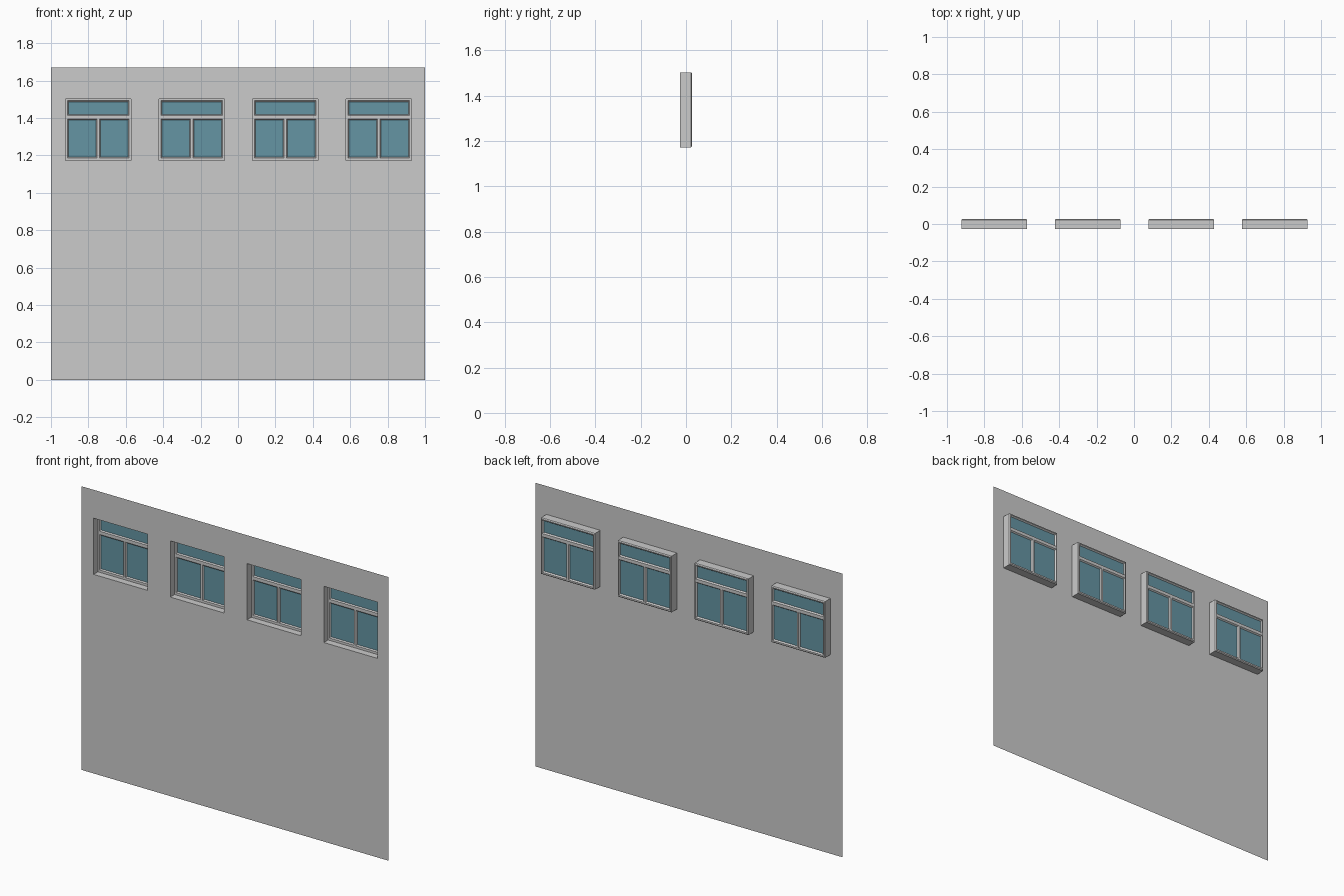
import bpy, bmesh

if "Cube" in bpy.data.objects:
    bpy.data.objects.remove(bpy.data.objects["Cube"])

FRONT, BACK = -0.027, 0.027          # wall sheet plane, rear of the window boxes
FRAME_Y, GLASS_Y = 0.013, 0.019      # front of the frame, glass plane
CHAMFER = 0.005


def grow(r, d):
    x0, x1, z0, z1 = r
    return (x0 - d, x1 + d, z0 - d, z1 + d)


def corners(r, y):
    x0, x1, z0, z1 = r
    return [(x0, y, z0), (x1, y, z0), (x1, y, z1), (x0, y, z1)]


def quad(bm, pts):
    bm.faces.new([bm.verts.new(p) for p in pts])


def sheet(bm, rect, holes, y):
    """Flat panel in the xz plane with rectangular holes."""
    rects = [rect] + holes
    xs = sorted({round(v, 5) for r in rects for v in r[:2]})
    zs = sorted({round(v, 5) for r in rects for v in r[2:]})
    for xa, xb in zip(xs, xs[1:]):
        for za, zb in zip(zs, zs[1:]):
            cx, cz = (xa + xb) / 2, (za + zb) / 2
            if not any(h[0] < cx < h[1] and h[2] < cz < h[3] for h in holes):
                quad(bm, corners((xa, xb, za, zb), y))


def band(bm, r1, y1, r2, y2):
    """Four faces joining two rectangles at different depths."""
    a, b = corners(r1, y1), corners(r2, y2)
    for i in range(4):
        j = (i + 1) % 4
        quad(bm, [a[i], a[j], b[j], b[i]])


def finish(bm, name, mat=None, recalc=False):
    bmesh.ops.remove_doubles(bm, verts=bm.verts, dist=1e-5)
    if recalc:
        bmesh.ops.recalc_face_normals(bm, faces=bm.faces)
    else:
        bmesh.ops.dissolve_limit(bm, angle_limit=0.01, verts=bm.verts, edges=bm.edges)
    me = bpy.data.meshes.new(name)
    bm.to_mesh(me)
    bm.free()
    if mat:
        me.materials.append(mat)
    ob = bpy.data.objects.new(name, me)
    bpy.context.collection.objects.link(ob)
    return ob


glass_mat = bpy.data.materials.new("window_glass")
glass_mat.diffuse_color = (0.13, 0.30, 0.37, 1)
glass_mat.use_nodes = True
glass_mat.node_tree.nodes["Principled BSDF"].inputs["Base Color"].default_value = glass_mat.diffuse_color

centres = [-0.747, -0.247, 0.253, 0.753]
openings = [(c - 0.175, c + 0.175, 1.172, 1.503) for c in centres]

# Wall sheet with four window openings
bm = bmesh.new()
sheet(bm, (-1, 1, 0, 1.67), openings, FRONT)
finish(bm, "wall")

for n, (c, o) in enumerate(zip(centres, openings), 1):
    # Top light and two lower casements
    panes = [(c - 0.159, c + 0.159, 1.420, 1.487),
             (c - 0.159, c - 0.012, 1.192, 1.389),
             (c + 0.012, c + 0.159, 1.192, 1.389)]
    lips = [grow(p, 0.006) for p in panes]

    # Reveal box running back from the wall, chamfered at the rear
    bm = bmesh.new()
    rear = grow(o, -CHAMFER)
    band(bm, o, FRONT, o, BACK - CHAMFER)
    band(bm, o, BACK - CHAMFER, rear, BACK)

    # Frame faces front and back, with sloped beads down to the glass
    sheet(bm, o, lips, FRAME_Y)
    sheet(bm, rear, lips, BACK)
    for p, l in zip(panes, lips):
        band(bm, l, FRAME_Y, p, GLASS_Y)
        band(bm, l, BACK, p, GLASS_Y)
    finish(bm, f"window_frame_{n}", recalc=True)

    # Glass panes
    bm = bmesh.new()
    for p in panes:
        quad(bm, corners(p, GLASS_Y))
    finish(bm, f"window_glass_{n}", glass_mat)
